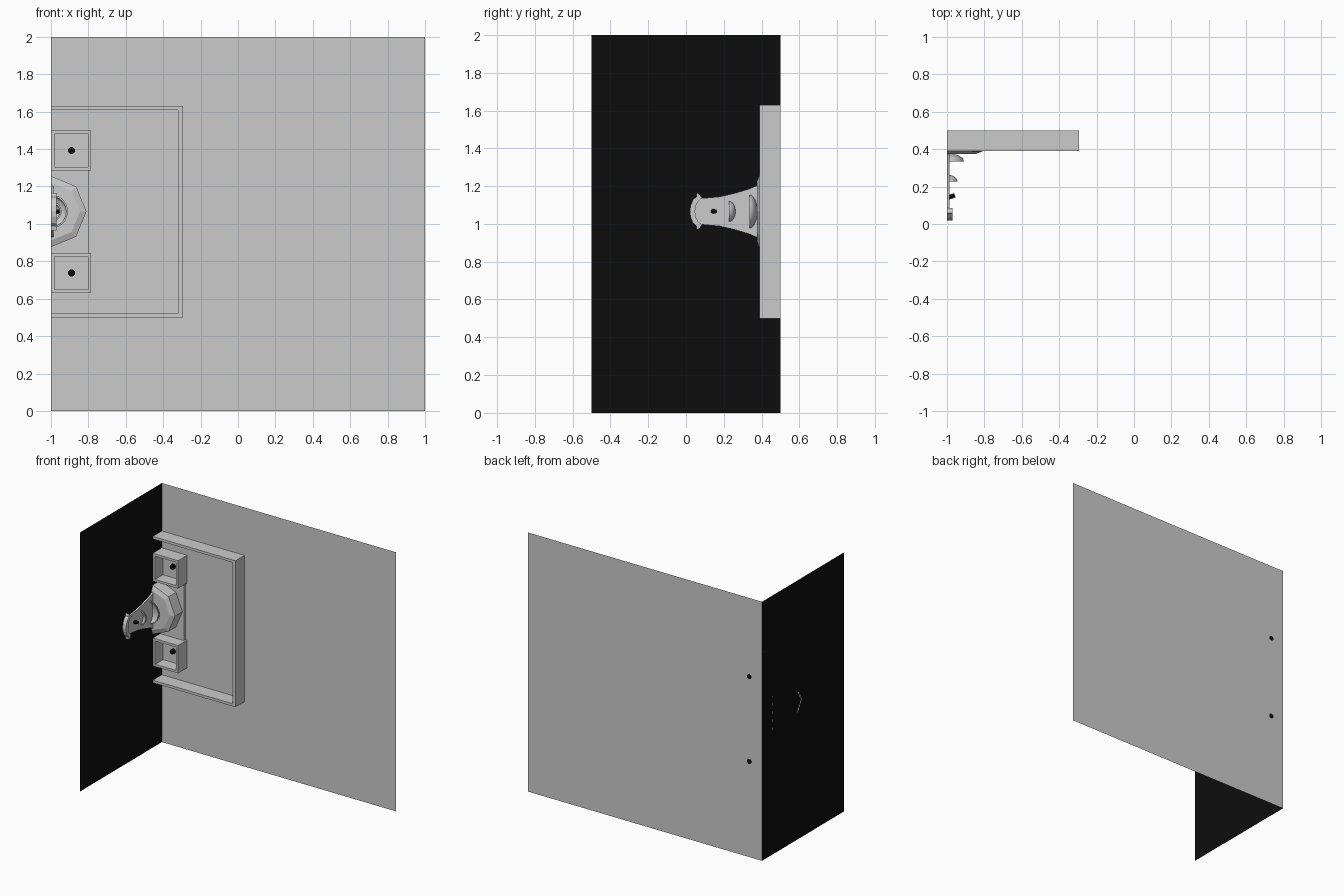
import bpy, bmesh, math
from mathutils import Vector

if "Cube" in bpy.data.objects:
    bpy.data.objects.remove(bpy.data.objects["Cube"])

black = bpy.data.materials.new("black")
black.diffuse_color = (0.004, 0.004, 0.004, 1)
black.use_nodes = True
black.node_tree.nodes["Principled BSDF"].inputs["Base Color"].default_value = black.diffuse_color
CZ = 1.066  # height of the fixture axis


def finish(name, bm, mat=None, smooth=False):
    bmesh.ops.recalc_face_normals(bm, faces=bm.faces[:])
    me = bpy.data.meshes.new(name)
    bm.to_mesh(me)
    bm.free()
    ob = bpy.data.objects.new(name, me)
    bpy.context.collection.objects.link(ob)
    if mat:
        me.materials.append(mat)
    if smooth:
        bpy.context.view_layer.objects.active = ob
        ob.select_set(True)
        bpy.ops.object.shade_smooth_by_angle()
        ob.select_set(False)
    return ob


def sheet(name, pts, mat=None):
    bm = bmesh.new()
    bm.faces.new([bm.verts.new(p) for p in pts])
    me = bpy.data.meshes.new(name)
    bm.to_mesh(me)
    bm.free()
    ob = bpy.data.objects.new(name, me)
    bpy.context.collection.objects.link(ob)
    if mat:
        me.materials.append(mat)


def prism(name, pts, offset, **kw):
    """Extrude a closed outline along an offset."""
    bm = bmesh.new()
    f = bm.faces.new([bm.verts.new(p) for p in pts])
    r = bmesh.ops.extrude_face_region(bm, geom=[f], use_keep_orig=True)
    vs = [g for g in r["geom"] if isinstance(g, bmesh.types.BMVert)]
    bmesh.ops.translate(bm, verts=vs, vec=offset)
    return finish(name, bm, **kw)


def xz(pts, y):
    return [(x, y, z) for x, z in pts]


def rect(x0, x1, z0, z1):
    return [(x0, z0), (x1, z0), (x1, z1), (x0, z1)]


# walls
sheet("back_wall", xz(rect(-1, 1, 0, 2), 0.5))
sheet("side_wall", [(-1, -0.5, 0), (-1, 0.5, 0), (-1, 0.5, 2), (-1, -0.5, 2)], black)

# three-sided thin frame around the fixture
frame = [(-1, 0.5), (-0.295, 0.5), (-0.295, 1.63), (-1, 1.63),
         (-1, 1.61), (-0.32, 1.61), (-0.32, 0.52), (-1, 0.52)]
prism("surround_frame", xz(frame, 0.39), (0, 0.11, 0))

# backing plate between the two trays
prism("backing_plate", xz(rect(-1, -0.797, 0.845, 1.285), 0.48), (0, 0.02, 0))


# open trays with a screw in each
def tray(name, z0, z1):
    rims = [(rect(-1, -0.785, z0, z1), 0.5),
            (rect(-1, -0.785, z0, z1), 0.39),
            (rect(-0.98, -0.803, z0 + 0.018, z1 - 0.018), 0.39),
            (rect(-0.98, -0.803, z0 + 0.018, z1 - 0.018), 0.485)]
    bm = bmesh.new()
    loops = [[bm.verts.new(p) for p in xz(r, y)] for r, y in rims]
    for a, b in zip(loops, loops[1:]):
        for i in range(4):
            j = (i + 1) % 4
            bm.faces.new((a[i], a[j], b[j], b[i]))
    bm.faces.new(loops[0])
    bm.faces.new(loops[-1])
    finish(name, bm)
    zc = (z0 + z1) / 2
    ring = [(-0.89 + 0.019 * math.cos(i * math.pi / 8), zc + 0.019 * math.sin(i * math.pi / 8))
            for i in range(16)]
    prism(name + "_screw", xz(ring, 0.465), (0, 0.036, 0), mat=black, smooth=True)


tray("upper_tray", 1.285, 1.5)
tray("lower_tray", 0.63, 0.845)

# half octagonal boss with a bevelled front
bm = bmesh.new()
loops = []
for r, y in ((0.19, 0.5), (0.19, 0.388), (0.155, 0.375)):
    loops.append([bm.verts.new((-1 + r * math.cos(a), y, CZ + r * math.sin(a)))
                  for a in [math.radians(-90 + 45 * i) for i in range(5)]])
for a, b in zip(loops, loops[1:]):
    for i in range(5):
        j = (i + 1) % 5
        bm.faces.new((a[i], a[j], b[j], b[i]))
bm.faces.new(loops[0])
bm.faces.new(loops[-1])
finish("octagonal_boss", bm)


# flared arm plate, symmetric about the axis
def mirrored(half):
    return half + [(y, -h) for y, h in reversed(half) if abs(h) > 1e-6]


arm = mirrored([(0.022, 0.0), (0.026, 0.028), (0.04, 0.052), (0.062, 0.07), (0.09, 0.07), (0.177, 0.078),
                (0.257, 0.096), (0.33, 0.118), (0.378, 0.138)])
prism("arm_plate", [(-1, y, CZ + h) for y, h in arm], (0.013, 0, 0))

# crescent end cap with two horns
outer = [(0.058, 0.1), (0.055, 0.078), (0.036, 0.06), (0.024, 0.03), (0.02, 0)]
inner = [(0.048, 0), (0.052, 0.03), (0.066, 0.055), (0.085, 0.07), (0.075, 0.085)]
cap = outer + [(y, -h) for y, h in reversed(outer[:-1])]
cap += [(y, -h) for y, h in reversed(inner[1:])] + inner
prism("end_cap", [(-1, y, CZ + h) for y, h in cap], (0.03, 0, 0))


# half dishes opening to the front
def dish(name, r, y, depth):
    t, n, m = 0.008, 16, 6
    prof = [(r * math.cos(i * math.pi / 2 / m), depth * math.sin(i * math.pi / 2 / m)) for i in range(m + 1)]
    prof += [((r - t) * math.cos(i * math.pi / 2 / m), (depth - t) * math.sin(i * math.pi / 2 / m))
             for i in range(m, -1, -1)]
    bm = bmesh.new()
    cols = []
    for k in range(n + 1):
        a = -math.pi / 2 + math.pi * k / n
        cols.append([bm.verts.new((-1 + p * math.cos(a), y + d, CZ + p * math.sin(a))) for p, d in prof])
    for a, b in zip(cols, cols[1:]):
        for i in range(len(prof)):
            j = (i + 1) % len(prof)
            bm.faces.new((a[i], a[j], b[j], b[i]))
    bmesh.ops.remove_doubles(bm, verts=bm.verts[:], dist=1e-5)
    finish(name, bm, smooth=True)


dish("large_dish", 0.09, 0.335, 0.043)
dish("small_dish", 0.056, 0.227, 0.036)

# slanted pin on the arm
bm = bmesh.new()
bmesh.ops.create_cone(bm, cap_ends=True, segments=12, radius1=0.012, radius2=0.012, depth=0.04)
axis = Vector((0.9, 0.3, 0)).normalized()
bmesh.ops.rotate(bm, verts=bm.verts[:], matrix=Vector((0, 0, 1)).rotation_difference(axis).to_matrix())
bmesh.ops.translate(bm, verts=bm.verts[:], vec=(-0.977, 0.147, CZ))
finish("arm_pin", bm, mat=black, smooth=True)
